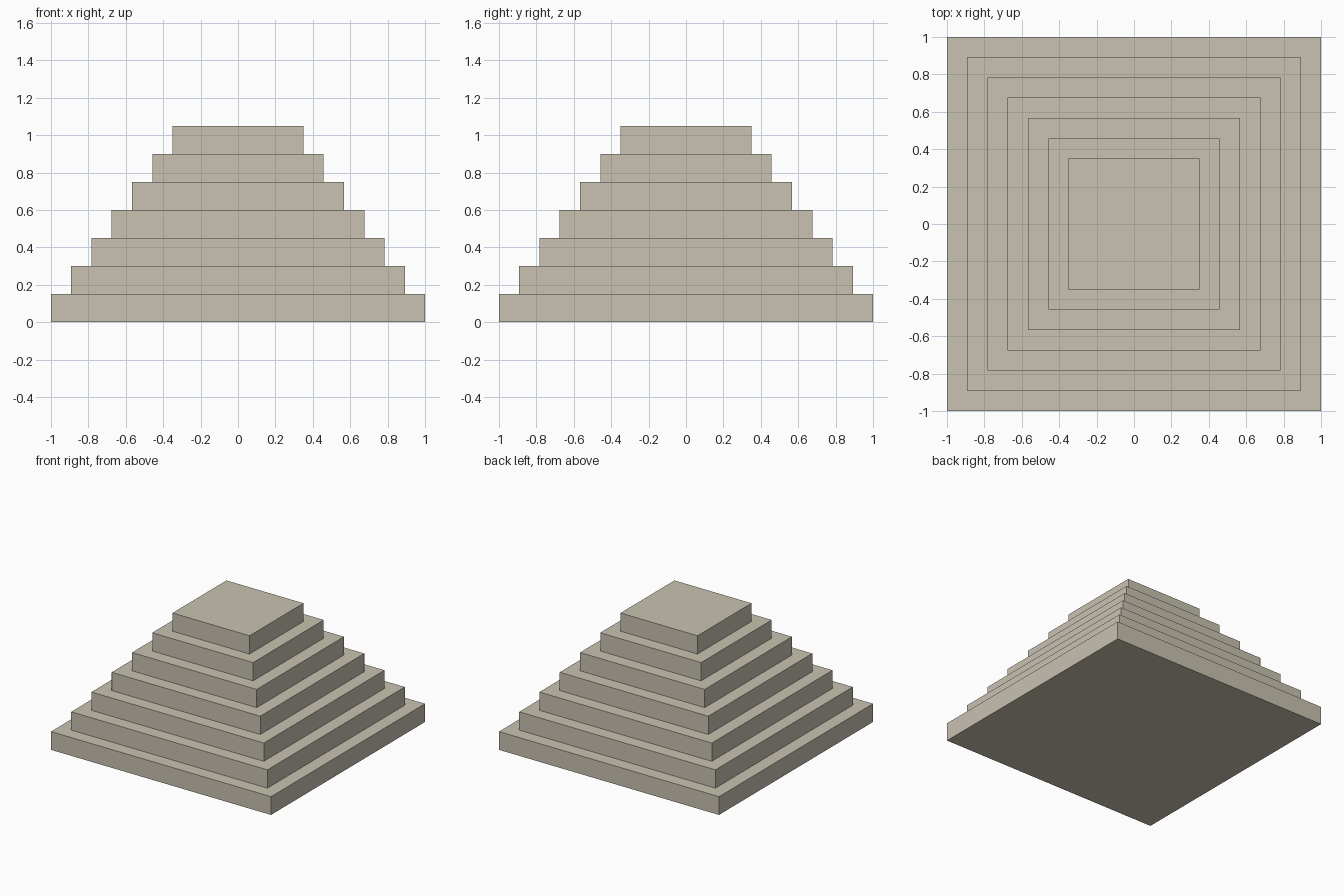
import bpy
import bmesh
from mathutils import Matrix

cube = bpy.data.objects.get("Cube")
if cube:
    bpy.data.objects.remove(cube, do_unlink=True)

TIERS = 7
TIER_HEIGHT = 0.15
BASE_WIDTH = 2.0
TOP_WIDTH = 0.7


def make_material(name, colour):
    mat = bpy.data.materials.new(name)
    mat.use_nodes = True
    mat.diffuse_color = colour
    mat.node_tree.nodes["Principled BSDF"].inputs["Base Color"].default_value = colour
    return mat


def add_slab(name, width, height, bottom, mat):
    bm = bmesh.new()
    bmesh.ops.create_cube(bm, size=1.0, matrix=Matrix.Diagonal((width, width, height, 1)))
    mesh = bpy.data.meshes.new(name)
    bm.to_mesh(mesh)
    bm.free()
    mesh.materials.append(mat)
    slab = bpy.data.objects.new(name, mesh)
    slab.location.z = bottom + height / 2
    bpy.context.collection.objects.link(slab)
    return slab


stone = make_material("pale_stone", (0.58, 0.54, 0.44, 1))

# Square tiers, each narrower than the one below
for i in range(TIERS):
    width = BASE_WIDTH + (TOP_WIDTH - BASE_WIDTH) * i / (TIERS - 1)
    add_slab(f"pyramid_tier_{i + 1}", width, TIER_HEIGHT, i * TIER_HEIGHT, stone)
